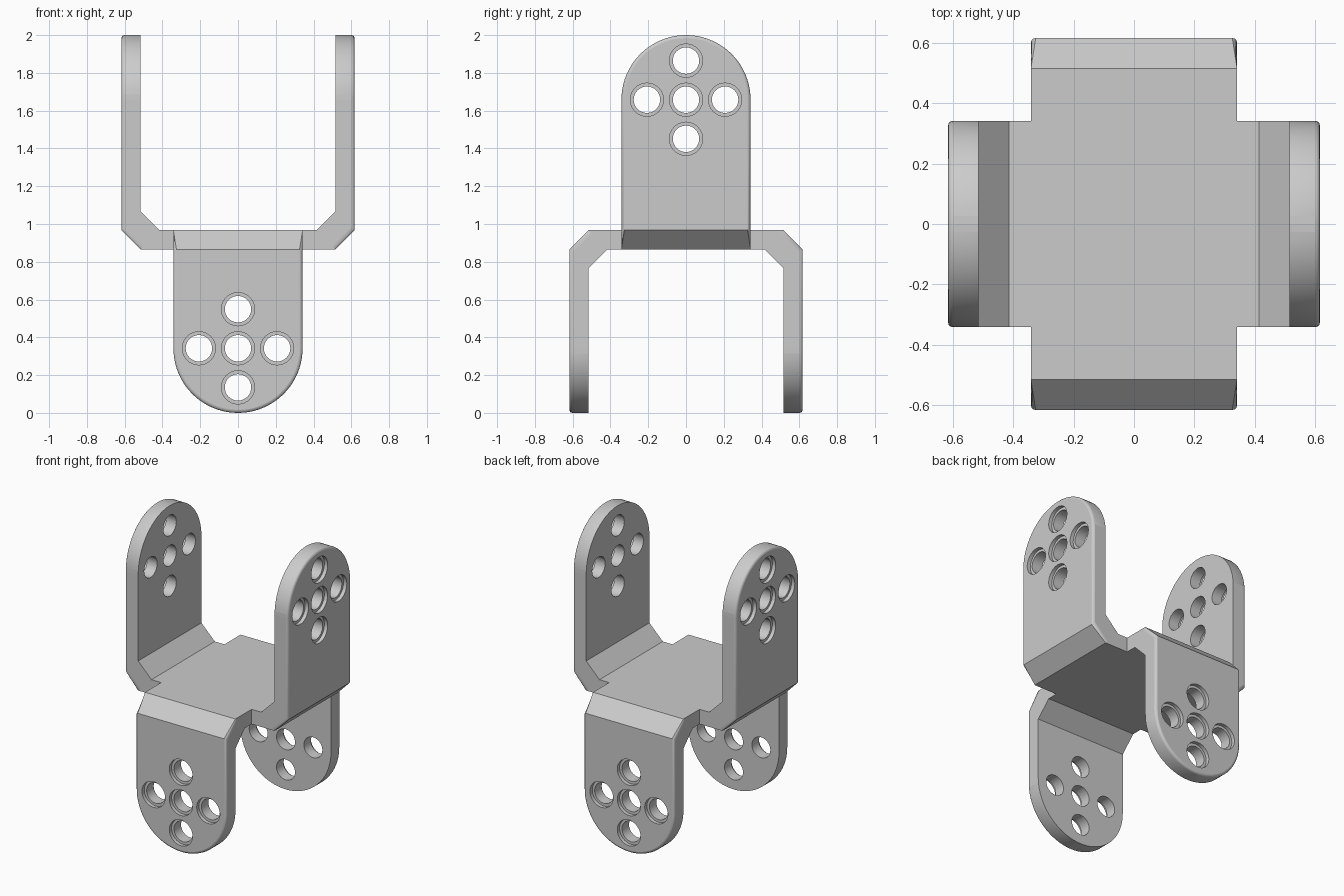
import bpy, bmesh, math
from mathutils import Matrix, Vector

cube = bpy.data.objects.get("Cube")
if cube:
    bpy.data.objects.remove(cube, do_unlink=True)

HALF = 0.342        # half width of every arm, also the tip radius
REACH = 0.617       # distance from the centre to an arm's outer face
THICK = 0.101       # sheet thickness
BEVEL = 0.016       # rounding of the outer rim
PLATE_BOTTOM, PLATE_TOP = 0.866, 0.967
HOLE_STEP, HOLE_R, RECESS_R, RECESS_DEPTH = 0.207, 0.07, 0.088, 0.025
ARC, CIRCLE = 40, 32

bm = bmesh.new()


def skin(a, b, closed=False):
    """Join two rows of vertices with quads."""
    n = len(a)
    for i in range(n if closed else n - 1):
        j = (i + 1) % n
        bm.faces.new((a[i], a[j], b[j], b[i]))


def loop_edges(loop):
    return [bm.edges.get((v, loop[(i + 1) % len(loop)])) for i, v in enumerate(loop)]


def add_arm(matrix, length):
    """Bent arm along local +x, rising in +z, with a round drilled end."""
    def vert(x, y, z):
        return bm.verts.new(matrix @ Vector((x, y, z)))

    centre = length - HALF

    # Rim rows, from the outer face over the rounded edge to the inner face
    rows = []
    for k in range(4):
        a = k * math.pi / 6
        rows.append((BEVEL * (1 - math.cos(a)), BEVEL * (1 - math.sin(a))))
    rows.append((THICK, 0))
    rims = []
    for depth, inset in rows:
        r, x = HALF - inset, REACH - depth
        foot = [(HALF, HALF, depth), (x - THICK, HALF, depth), (x, r, THICK + depth)]
        arc = [(x, r * math.cos(math.pi * i / ARC), centre + r * math.sin(math.pi * i / ARC))
               for i in range(ARC + 1)]
        back = [(px, -py, pz) for px, py, pz in reversed(foot)]
        rims.append([vert(*p) for p in foot + arc + back])
    for a, b in zip(rims, rims[1:]):
        skin(a, b)

    # Elbow faces
    for rim in (rims[0], rims[-1]):
        skin(rim[:3], rim[:-4:-1])

    # Recessed holes in a cross pattern
    outer, inner = loop_edges(rims[0][2:-2]), loop_edges(rims[-1][2:-2])
    for dy, dz in ((0, 0), (1, 0), (-1, 0), (0, 1), (0, -1)):
        rings = []
        for r, depth in ((RECESS_R, 0), (RECESS_R, RECESS_DEPTH),
                         (HOLE_R, RECESS_DEPTH), (HOLE_R, THICK)):
            turn = [2 * math.pi * i / CIRCLE for i in range(CIRCLE)]
            rings.append([vert(REACH - depth, dy * HOLE_STEP + r * math.cos(t),
                               centre + dz * HOLE_STEP + r * math.sin(t)) for t in turn])
        for a, b in zip(rings, rings[1:]):
            skin(a, b, True)
        outer += loop_edges(rings[0])
        inner += loop_edges(rings[-1])

    # Flat panels around the holes
    normal = matrix.to_3x3() @ Vector((1, 0, 0))
    for edges in (outer, inner):
        bmesh.ops.triangle_fill(bm, edges=edges, use_beauty=True, normal=normal)


# Two arms up on the sides, two arms down at front and back
for side in (0, 1):
    up = Matrix.Translation((0, 0, PLATE_BOTTOM)) @ Matrix.Rotation(side * math.pi, 4, "Z")
    add_arm(up, 2 - PLATE_BOTTOM)
    down = (Matrix.Translation((0, 0, PLATE_TOP))
            @ Matrix.Rotation((side + 0.5) * math.pi, 4, "Z")
            @ Matrix.Diagonal((1, 1, -1, 1)))
    add_arm(down, PLATE_TOP)

# Central plate
for z in (PLATE_BOTTOM, PLATE_TOP):
    bm.faces.new([bm.verts.new((x * HALF, y * HALF, z))
                  for x, y in ((-1, -1), (1, -1), (1, 1), (-1, 1))])

bmesh.ops.remove_doubles(bm, verts=bm.verts, dist=0.0001)
bmesh.ops.recalc_face_normals(bm, faces=bm.faces)
mesh = bpy.data.meshes.new("cross_bracket")
bm.to_mesh(mesh)
bm.free()

# Grey metal
grey = bpy.data.materials.new("light_grey_metal")
grey.use_nodes = True
colour = (0.6, 0.6, 0.6, 1)
grey.diffuse_color = colour
grey.node_tree.nodes["Principled BSDF"].inputs["Base Color"].default_value = colour
mesh.materials.append(grey)

bracket = bpy.data.objects.new("cross_bracket", mesh)
bpy.context.collection.objects.link(bracket)
bpy.ops.object.select_all(action="DESELECT")
bracket.select_set(True)
bpy.context.view_layer.objects.active = bracket
bpy.ops.object.shade_smooth_by_angle(angle=math.radians(35))

# Keep the large panels perfectly flat
for face in mesh.polygons:
    n = face.normal
    if abs(n.x) > 0.999 or abs(n.y) > 0.999 or abs(n.z) > 0.999:
        face.use_smooth = False
